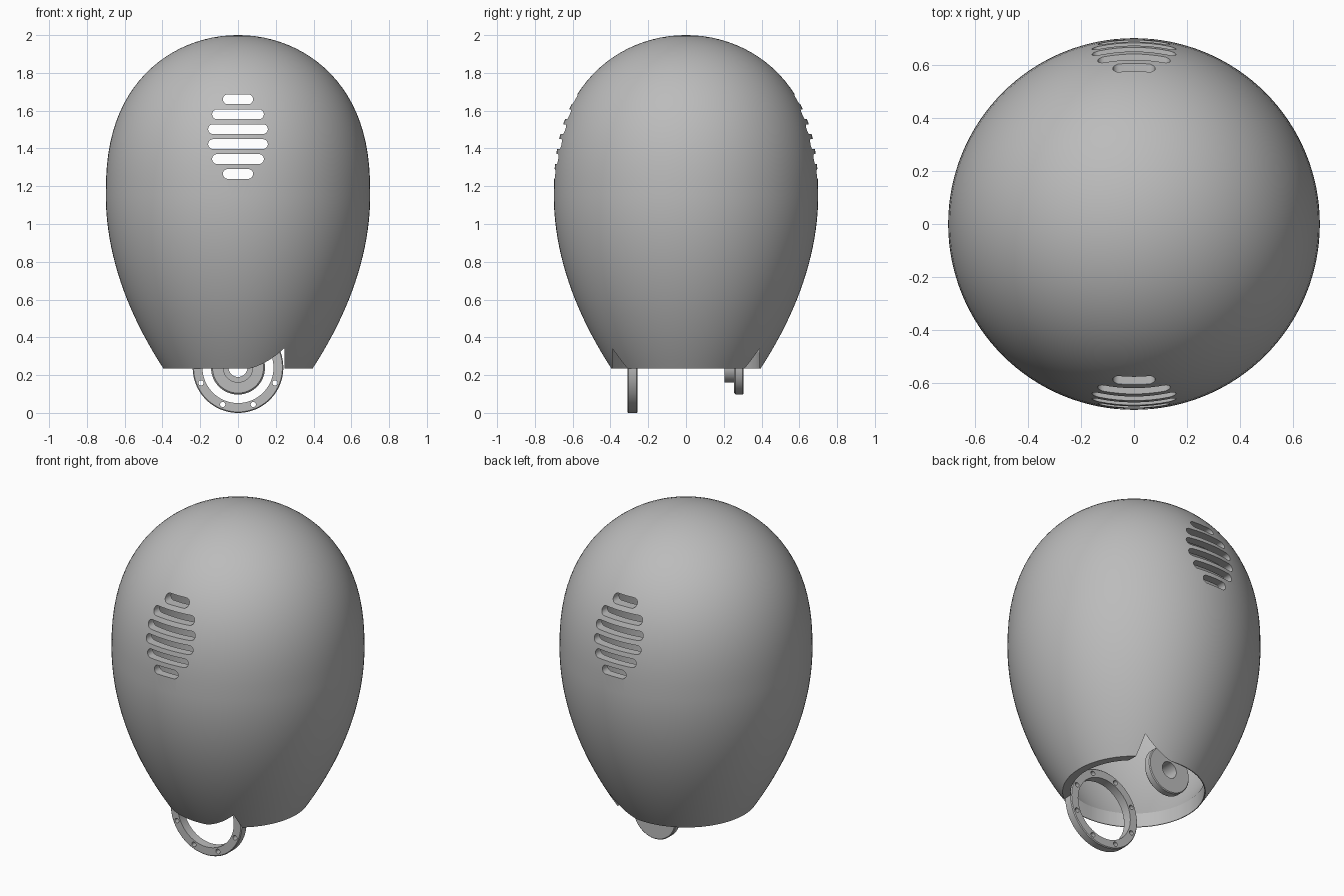
import bpy, bmesh, math
from mathutils import Matrix, Vector

if "Cube" in bpy.data.objects:
    bpy.data.objects.remove(bpy.data.objects["Cube"])

grey = bpy.data.materials.new("plain grey")
grey.diffuse_color = (0.5, 0.5, 0.5, 1)
grey.use_nodes = True
grey.node_tree.nodes["Principled BSDF"].inputs["Base Color"].default_value = grey.diffuse_color


def make(name, bm):
    bmesh.ops.remove_doubles(bm, verts=bm.verts, dist=1e-5)
    bmesh.ops.recalc_face_normals(bm, faces=bm.faces)
    me = bpy.data.meshes.new(name)
    bm.to_mesh(me)
    bm.free()
    me.materials.append(grey)
    ob = bpy.data.objects.new(name, me)
    bpy.context.collection.objects.link(ob)
    return ob


def lathe(name, profile, segs, closed, matrix=Matrix()):
    """Revolve (radius, height) points around z, then place with matrix."""
    bm = bmesh.new()
    rings = []
    for i in range(segs):
        a = 2 * math.pi * i / segs
        rings.append([bm.verts.new((r * math.cos(a), r * math.sin(a), h)) for r, h in profile])
    n = len(profile)
    for i in range(segs):
        p, q = rings[i], rings[(i + 1) % segs]
        for j in range(n if closed else n - 1):
            k = (j + 1) % n
            bm.faces.new((p[j], q[j], q[k], p[k]))
    bmesh.ops.transform(bm, matrix=matrix, verts=bm.verts)
    return make(name, bm)


def prism(bm, pts, depth):
    """Extrude a closed outline given as 3D points along depth."""
    f = bm.faces.new([bm.verts.new(p) for p in pts])
    ext = bmesh.ops.extrude_face_region(bm, geom=[f])
    vs = [v for v in ext["geom"] if isinstance(v, bmesh.types.BMVert)]
    bmesh.ops.translate(bm, vec=Vector(depth), verts=vs)


def cut(ob, cutter):
    cutter.hide_render = True
    m = ob.modifiers.new("cut", 'BOOLEAN')
    m.operation, m.solver, m.object = 'DIFFERENCE', 'EXACT', cutter
    bpy.context.view_layer.objects.active = ob
    bpy.ops.object.modifier_apply(modifier=m.name)
    bpy.data.objects.remove(cutter)


def smooth(ob):
    bpy.ops.object.select_all(action='DESELECT')
    ob.select_set(True)
    bpy.context.view_layer.objects.active = ob
    bpy.ops.object.shade_smooth_by_angle(angle=math.radians(30))


# Egg-shaped hollow shell
WIDE, TOP, LOW, THICK = 1.15, 2.0, 0.235, 0.05
outer = []
for i in range(25):
    a = math.pi / 2 * i / 24
    t = math.cos(a) ** (2 / 2.45)
    outer.append((0.7 * math.sin(a), WIDE + (TOP - WIDE) * t))
for i in range(1, 21):
    s = i / 20
    outer.append((0.7 - 0.305 * s ** 1.95, WIDE - (WIDE - LOW) * s))
inner = []
for i, (r, z) in enumerate(outer):
    a, b = outer[max(i - 1, 0)], outer[min(i + 1, len(outer) - 1)]
    d = Vector((b[0] - a[0], b[1] - a[1])).normalized()
    inner.append((r + d.y * THICK, z - d.x * THICK))
inner[0] = (0, TOP - THICK)
inner[-1] = (0.35, LOW)
shell = lathe("shell", outer + inner[::-1], 128, False)

# Rounded neck opening, squared off at the side seam
bm = bmesh.new()
pts = [(0.245, -0.39, -0.2), (0.245, 0.39, -0.2)]
for i in range(49):
    a = math.pi / 2 + math.pi * i / 48
    pts.append((0.39 * math.cos(a), 0.39 * math.sin(a), -0.2))
prism(bm, pts, (0, 0, 0.65))
cut(shell, make("neck_cutter", bm))

# Vent slots through front and back
bm = bmesh.new()
for i, half in enumerate((0.08, 0.137, 0.158, 0.158, 0.137, 0.08)):
    z, r = 1.66 - 0.079 * i, 0.026
    pts = []
    for side in (1, -1):
        for k in range(13):
            a = -math.pi / 2 + math.pi * k / 12
            pts.append((side * (half - r + r * math.cos(a)), -1, z + side * r * math.sin(a)))
    prism(bm, pts, (0, 2, 0))
cut(shell, make("vent_cutter", bm))
smooth(shell)


def facing(y):
    return Matrix.Translation((0, y, 0.24)) @ Matrix.Rotation(math.radians(-90), 4, 'X')


# Front mounting ring with eight screw holes
b = 0.005
ring = lathe("mounting_ring", [(0.188, -0.027), (0.24 - b, -0.027), (0.24, -0.027 + b),
                               (0.24, 0.027 - b), (0.24 - b, 0.027), (0.188, 0.027)],
             96, True, facing(-0.283))
bm = bmesh.new()
for i in range(8):
    a = math.radians(22.5 + 45 * i)
    cx, cz = 0.212 * math.cos(a), 0.24 + 0.212 * math.sin(a)
    prism(bm, [(cx + 0.014 * math.cos(k * math.pi / 8), -0.4, cz + 0.014 * math.sin(k * math.pi / 8))
               for k in range(16)], (0, 0.25, 0))
cut(ring, make("screw_cutter", bm))
smooth(ring)

# Back pivot disc with a smaller boss and a centre hole
disc = lathe("pivot_disc", [(0.05, -0.075), (0.08, -0.075), (0.08, -0.025), (0.135, -0.025),
                            (0.143, -0.017), (0.143, 0.02), (0.138, 0.025), (0.05, 0.025)],
             72, True, facing(0.28))
smooth(disc)
